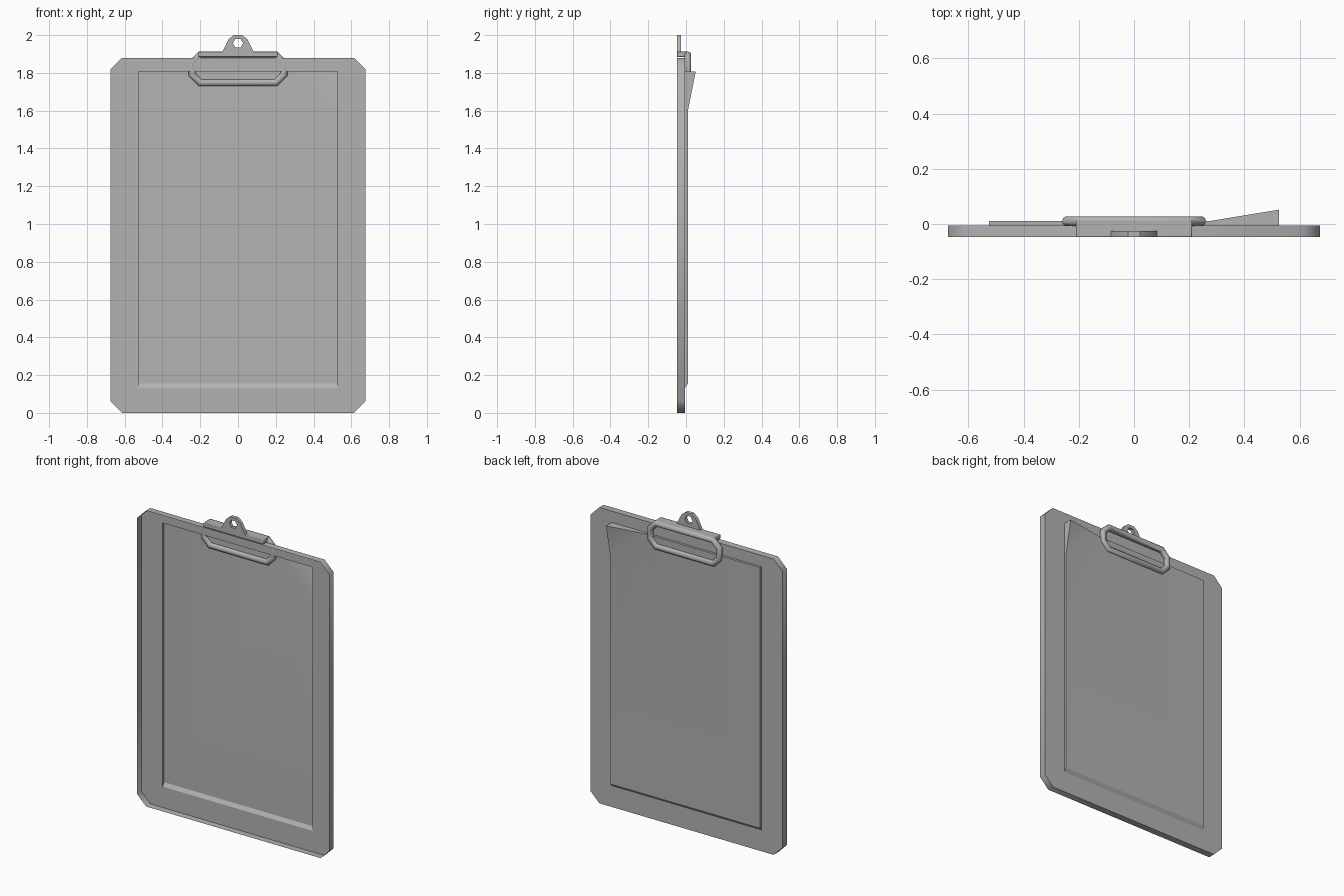
import bpy, bmesh
from math import sin, cos, pi, radians

if "Cube" in bpy.data.objects:
    bpy.data.objects.remove(bpy.data.objects["Cube"], do_unlink=True)

grey = bpy.data.materials.new("plain_grey")
grey.use_nodes = True
grey.diffuse_color = (0.45, 0.45, 0.45, 1)
grey.node_tree.nodes["Principled BSDF"].inputs["Base Color"].default_value = grey.diffuse_color


def add_ring(bm, outline, y):
    return [bm.verts.new((x, y, z)) for x, z in outline]


def loft(bm, a, b):
    # wall between two rings that run counter-clockwise from the front
    n = len(a)
    for i in range(n):
        j = (i + 1) % n
        bm.faces.new((a[i], b[i], b[j], a[j]))


def finish(bm, name, angle):
    mesh = bpy.data.meshes.new(name)
    bm.to_mesh(mesh)
    bm.free()
    obj = bpy.data.objects.new(name, mesh)
    bpy.context.collection.objects.link(obj)
    mesh.materials.append(grey)
    bpy.ops.object.select_all(action="DESELECT")
    obj.select_set(True)
    bpy.context.view_layer.objects.active = obj
    bpy.ops.object.shade_smooth_by_angle(angle=radians(angle))
    return obj


def chamfered(w, z0, z1, c):
    right = [(w - c, z0), (w, z0 + c), (w, z1 - c), (w - c, z1)]
    return right + [(-x, z) for x, z in reversed(right)]


FRONT, BACK = -0.048, -0.005
SW, SZ0, SZ1 = 0.526, 0.133, 1.808

# board: shell open at the front, with an opening under the sheet
bm = bmesh.new()
outline = chamfered(0.675, 0, 1.88, 0.062)
a, o = add_ring(bm, outline, FRONT), add_ring(bm, outline, BACK)
loft(bm, a, o)
h = add_ring(bm, [(SW, SZ0), (SW, SZ1), (-SW, SZ1), (-SW, SZ0)], BACK)
for i in range(4):
    j = (i + 1) % 4
    bm.faces.new((h[i], o[2 * i + 1], o[2 * i]))
    bm.faces.new((h[i], h[j], o[2 * j], o[2 * i + 1]))
finish(bm, "board", 50)

# sheet: raised skin with a sloping lower edge and one lifted corner
bm = bmesh.new()
edge = [(-SW, SZ0), (SW, SZ0), (SW, 1.6), (SW, SZ1), (0.27, SZ1), (-SW, SZ1)]
a, b = add_ring(bm, edge, BACK), add_ring(bm, edge, 0.01)
for v in b[:2]:
    v.co.z += 0.022
b[3].co.y = 0.052
loft(bm, a, b)
bm.faces.new((b[5], b[4], b[2], b[1], b[0]))
bm.faces.new((b[4], b[3], b[2]))
finish(bm, "paper_sheet", 22)

# clip ring: round bar swept around a long octagon
bm = bmesh.new()
r, sides = 0.018, 10
rings = []
for k in range(sides):
    t = 2 * pi * k / sides
    d = r * cos(t)
    path = chamfered(0.243 + d, 1.748 - d, 1.895 + d, 0.042 + 0.586 * d)
    rings.append(add_ring(bm, path, 0.01 + r * sin(t)))
for k in range(sides):
    loft(bm, rings[k], rings[(k + 1) % sides])
finish(bm, "clip_ring", 40)

# clip plate: strip over the top edge of the board
bm = bmesh.new()
bmesh.ops.create_cube(bm, size=1)
for v in bm.verts:
    v.co.x *= 0.42
    v.co.y = FRONT if v.co.y < 0 else 0.012
    v.co.z = 1.884 if v.co.z < 0 else 1.912
plate = finish(bm, "clip_plate", 40)
bevel = plate.modifiers.new("soft_edges", "BEVEL")
bevel.width, bevel.segments = 0.004, 2

# hanging tab with a six-sided hole
bm = bmesh.new()
half = [(0.085, 1.908), (0.05, 1.978), (0.022, 2.0)]
tab = [(-0.085, 1.908)] + half + [(-x, z) for x, z in half[:0:-1]]
hole = [(0.027 * cos(t), 1.957 + 0.027 * sin(t))
        for t in (radians(240 + 60 * i) for i in range(6))]
rings = [add_ring(bm, tab, FRONT), add_ring(bm, tab, -0.026),
         add_ring(bm, hole, -0.026), add_ring(bm, hole, FRONT)]
for k in range(4):
    loft(bm, rings[k], rings[(k + 1) % 4])
finish(bm, "hanging_tab", 30)
